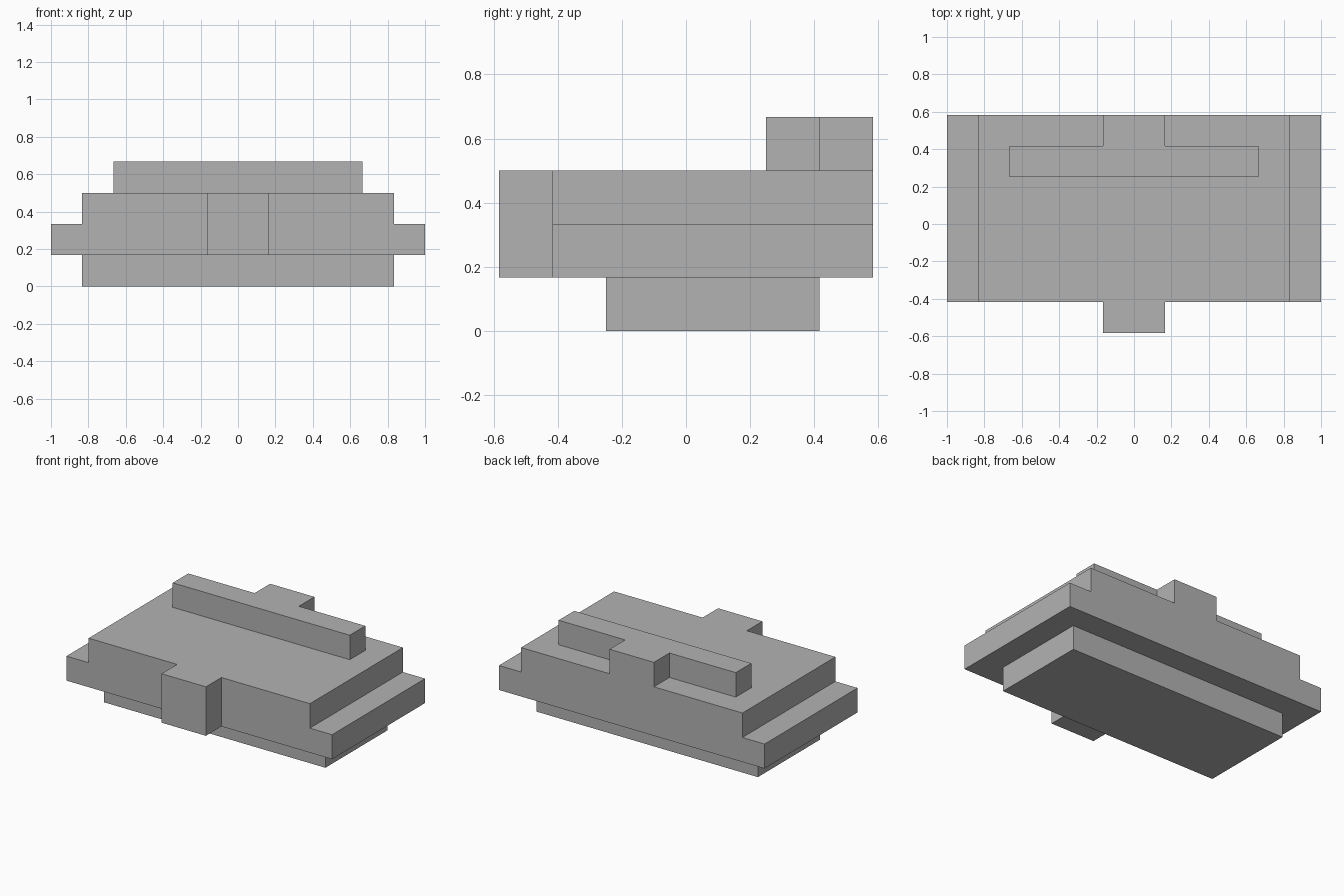
import bpy
import bmesh
from mathutils import Vector

cube = bpy.data.objects.get("Cube")
if cube:
    bpy.data.objects.remove(cube, do_unlink=True)

U = 1 / 6  # every edge lies on a grid of sixths

# Single flat grey
grey = bpy.data.materials.new("plain grey")
grey.use_nodes = True
colour = (0.45, 0.45, 0.45, 1)
grey.diffuse_color = colour
grey.node_tree.nodes["Principled BSDF"].inputs["Base Color"].default_value = colour


def prism(name, half, axis, start, end):
    """Mirror a half outline across x = 0 and extrude it along 'y' or 'z'."""
    outline = half + [(-x, v) for x, v in reversed(half)]
    bm = bmesh.new()
    place = (lambda x, v: (x, start, v)) if axis == "y" else (lambda x, v: (x, v, start))
    face = bm.faces.new([bm.verts.new(Vector(place(x, v)) * U) for x, v in outline])
    step = Vector((0, end - start, 0) if axis == "y" else (0, 0, end - start)) * U
    extruded = bmesh.ops.extrude_face_region(bm, geom=[face], use_keep_orig=True)
    moved = [g for g in extruded["geom"] if isinstance(g, bmesh.types.BMVert)]
    bmesh.ops.translate(bm, verts=moved, vec=step)
    bmesh.ops.recalc_face_normals(bm, faces=bm.faces)
    mesh = bpy.data.meshes.new(name)
    bm.to_mesh(mesh)
    bm.free()
    mesh.materials.append(grey)
    obj = bpy.data.objects.new(name, mesh)
    bpy.context.collection.objects.link(obj)
    return obj


# Inset slab on the ground
prism("base", [(5, -1.5), (5, 2.5)], "z", 0, 1)

# Stepped body with a ledge along each side
prism("body", [(6, 1), (6, 2), (5, 2), (5, 3)], "y", -2.5, 3.5)

# Block on the front face
prism("front_block", [(1, 1), (1, 3)], "y", -3.5, -2.5)

# T-shaped rail on top, its stem reaching the back edge
prism("top_rail", [(4, 1.5), (4, 2.5), (1, 2.5), (1, 3.5)], "z", 3, 4)
